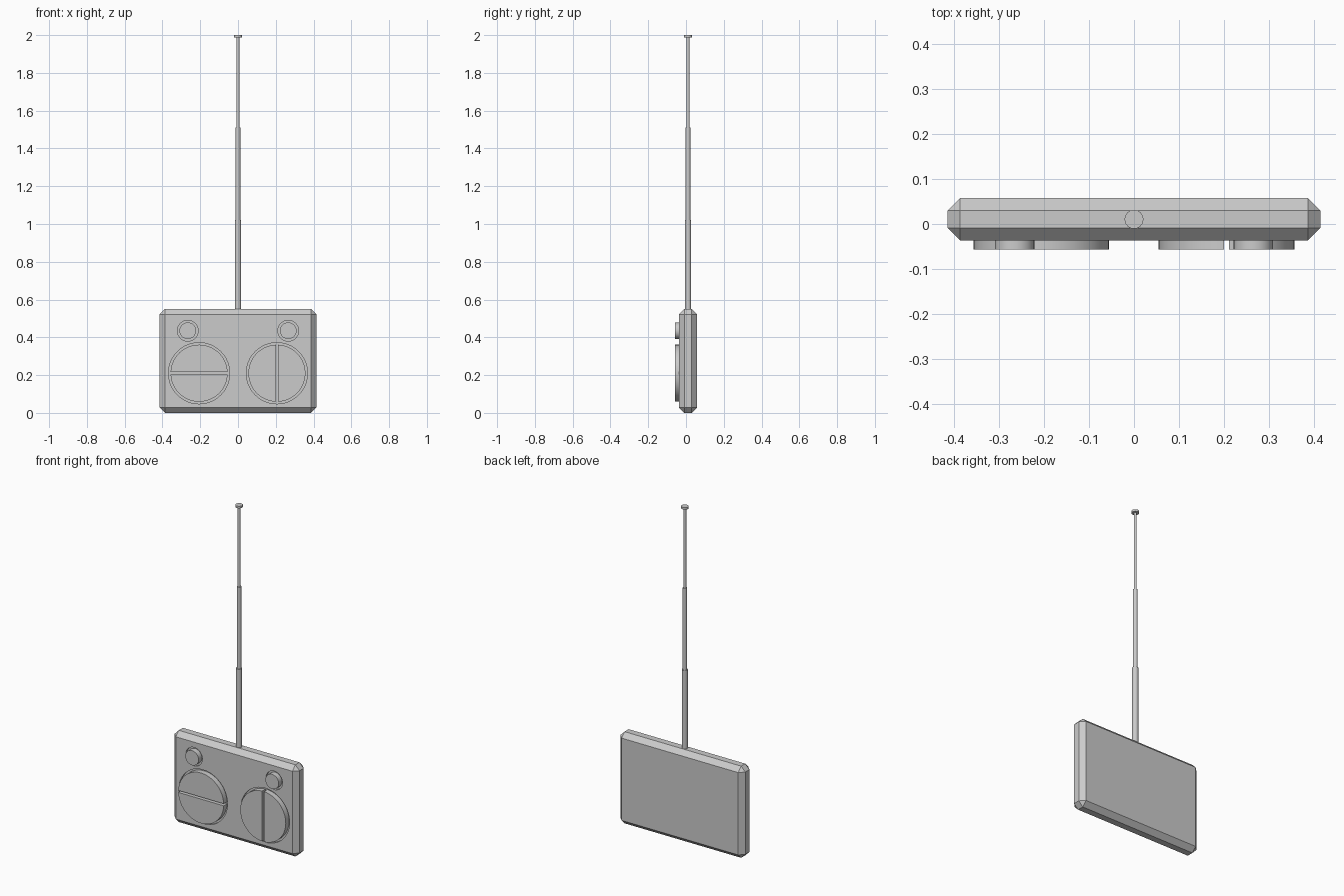
import bpy, bmesh, math
from mathutils import Vector

if "Cube" in bpy.data.objects:
    bpy.data.objects.remove(bpy.data.objects["Cube"])

FRONT, BACK, MID = -0.037, 0.058, 0.0105   # body y extents
TIP = -0.057                               # front of the buttons
DEPTH = 0.012                              # recess depth
BIG, SMALL, RIM, GAP = 0.151, 0.044, 0.011, 0.006


def finish(name, bm, smooth=True):
    bmesh.ops.recalc_face_normals(bm, faces=bm.faces)
    me = bpy.data.meshes.new(name)
    bm.to_mesh(me)
    bm.free()
    ob = bpy.data.objects.new(name, me)
    bpy.context.collection.objects.link(ob)
    if smooth:
        bpy.ops.object.select_all(action='DESELECT')
        ob.select_set(True)
        bpy.context.view_layer.objects.active = ob
        bpy.ops.object.shade_smooth_by_angle(angle=math.radians(30))
    return ob


def plate(name, outline, cx, cz, y0, y1, smooth=True):
    """Extrude an (x, z) outline from y0 to y1."""
    bm = bmesh.new()
    face = bm.faces.new([bm.verts.new((cx + x, y0, cz + z)) for x, z in outline])
    ext = bmesh.ops.extrude_face_region(bm, geom=[face])
    verts = [v for v in ext['geom'] if isinstance(v, bmesh.types.BMVert)]
    bmesh.ops.translate(bm, verts=verts, vec=(0, y1 - y0, 0))
    return finish(name, bm, smooth)


def circle(r, n=48):
    return [(r * math.cos(2 * math.pi * i / n), r * math.sin(2 * math.pi * i / n))
            for i in range(n)]


def half_disc(r, gap, turn, n=24):
    """Half circle cut off at a distance from the centre, rotated by turn."""
    a = math.asin(gap / r)
    angles = [a + (math.pi - 2 * a) * i / n + turn for i in range(n + 1)]
    return [(r * math.cos(t), r * math.sin(t)) for t in angles]


# Chamfered body
bm = bmesh.new()
bmesh.ops.create_cube(bm, size=1)
bmesh.ops.scale(bm, verts=bm.verts, vec=(0.83, BACK - FRONT, 0.55))
bmesh.ops.translate(bm, verts=bm.verts, vec=(0, MID, 0.275))
bmesh.ops.bevel(bm, geom=bm.edges[:], offset=0.028, segments=1, affect='EDGES')
body = finish("body", bm, smooth=False)

# Buttons in round recesses: split rocker below, small knob above
for side, label, turn in ((-1, "left", 0), (1, "right", math.pi / 2)):
    for kind, r, cx, cz in (("rocker", BIG, 0.206, 0.21), ("knob", SMALL, 0.266, 0.435)):
        cutter = plate(f"{label}_{kind}_cutter", circle(r + RIM), side * cx, cz,
                       FRONT - 0.03, FRONT + DEPTH, smooth=False)
        cutter.hide_render = True
        cutter.hide_viewport = True
        cut = body.modifiers.new(f"{label}_{kind}_recess", 'BOOLEAN')
        cut.operation, cut.solver, cut.object = 'DIFFERENCE', 'EXACT', cutter
    for k in (0, 1):
        plate(f"{label}_rocker_half_{k + 1}", half_disc(BIG, GAP, turn + k * math.pi),
              side * 0.206, 0.21, TIP, FRONT + DEPTH + 0.002)
    plate(f"{label}_knob", circle(SMALL, 32), side * 0.266, 0.435, TIP, FRONT + DEPTH + 0.002)

# Telescopic antenna with an end cap
for name, r, z0, z1 in (("antenna_lower", 0.017, 0.53, 1.02),
                        ("antenna_middle", 0.0125, 1.01, 1.51),
                        ("antenna_upper", 0.008, 1.50, 1.992),
                        ("antenna_cap", 0.021, 1.988, 2.0)):
    bm = bmesh.new()
    bmesh.ops.create_cone(bm, cap_ends=True, segments=24, radius1=r, radius2=r, depth=z1 - z0)
    bmesh.ops.translate(bm, verts=bm.verts, vec=Vector((0, MID, (z0 + z1) / 2)))
    finish(name, bm)
